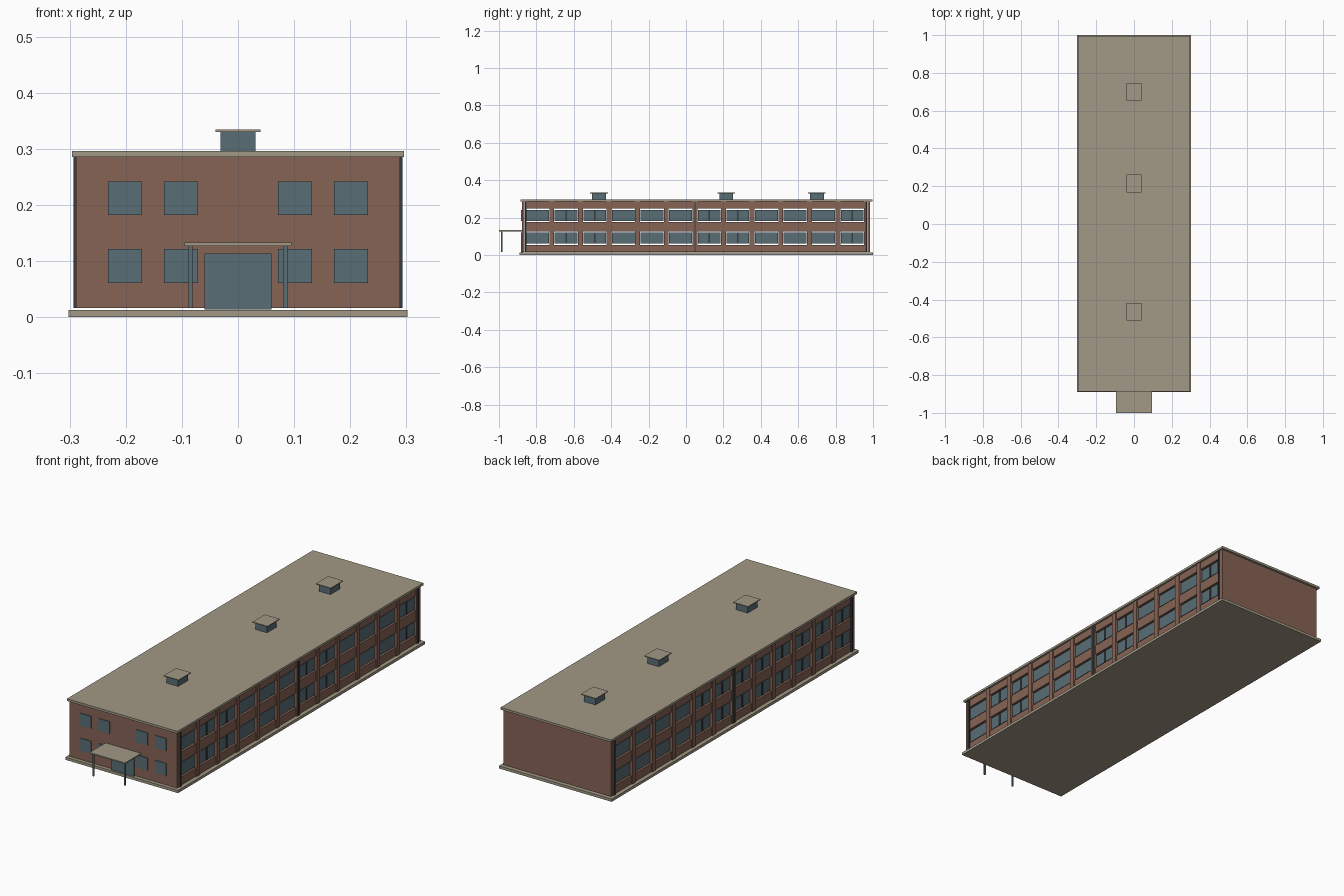
import bpy, bmesh
from mathutils import Matrix, Vector

if "Cube" in bpy.data.objects:
    bpy.data.objects.remove(bpy.data.objects["Cube"])


def material(name, col):
    m = bpy.data.materials.new(name)
    m.diffuse_color = (*col, 1)
    m.use_nodes = True
    m.node_tree.nodes["Principled BSDF"].inputs["Base Color"].default_value = m.diffuse_color
    return m


STONE = material("beige_concrete", (0.36, 0.32, 0.24))
BRICK = material("red_brown_brick", (0.24, 0.125, 0.09))
GLASS = material("blue_grey_glass", (0.10, 0.155, 0.18))
DARK = material("dark_metal", (0.035, 0.045, 0.05))


def boxes(name, mat, items):
    """One object made of boxes given as (x0, x1, y0, y1, z0, z1)."""
    bm = bmesh.new()
    for x0, x1, y0, y1, z0, z1 in items:
        c = Vector(((x0 + x1) / 2, (y0 + y1) / 2, (z0 + z1) / 2))
        s = Matrix.Diagonal((abs(x1 - x0), abs(y1 - y0), abs(z1 - z0), 1))
        bmesh.ops.create_cube(bm, size=1, matrix=Matrix.Translation(c) @ s)
    me = bpy.data.meshes.new(name)
    bm.to_mesh(me)
    bm.free()
    me.materials.append(mat)
    ob = bpy.data.objects.new(name, me)
    bpy.context.collection.objects.link(ob)
    return ob


FRONT, BACK = -0.878, 0.985
Z0, Z1 = 0.016, 0.285
PITCH, FIRST, BAYS = 0.153, -0.794, 12
ROWS = ((0.061, 0.121), (0.182, 0.242))

# Base slab and flat roof
boxes("base_slab", STONE, [(-0.302, 0.302, -0.89, 1.0, 0, 0.013)])
boxes("roof_slab", STONE, [(-0.296, 0.296, -0.886, 0.996, Z1, 0.296)])

# End walls
boxes("front_wall", BRICK, [(-0.288, 0.288, FRONT, FRONT + 0.015, Z0, Z1)])
boxes("back_wall", BRICK, [(-0.288, 0.288, BACK - 0.015, BACK, Z0, Z1)])

# Side walls: spandrel bands, pilasters, panes, mullions, corner trims
for side, s in (("right", 1), ("left", -1)):
    y0, y1 = FRONT + 0.016, BACK - 0.016
    boxes(side + "_wall_bands", BRICK,
          [(s * 0.275, s * 0.286, y0, y1, a, b)
           for a, b in ((Z0, 0.055), (0.127, 0.176), (0.248, Z1))])

    # pilasters between bays, wider closing strips at the two ends
    edges = [FIRST + (i - 0.5) * PITCH for i in range(BAYS + 1)]
    pil = [(s * 0.274, s * 0.291, y - 0.013, y + 0.013, Z0, Z1) for y in edges[1:-1]]
    pil += [(s * 0.274, s * 0.289, y0, edges[0] + 0.013, Z0, Z1),
            (s * 0.274, s * 0.289, edges[-1] - 0.013, y1, Z0, Z1)]
    boxes(side + "_pilasters", BRICK, pil)

    split = (1, 2, 6, 7, 11) if s > 0 else range(8)
    panes, bars = [], []
    for i in range(BAYS):
        y = FIRST + i * PITCH
        for a, b in ROWS:
            panes.append((s * 0.277, s * 0.281, y - 0.061, y + 0.061, a, b))
            if i in split:
                bars.append((s * 0.276, s * 0.284, y - 0.004, y + 0.004, a, b))
    boxes(side + "_window_panes", GLASS, panes)
    boxes(side + "_window_mullions", DARK, bars)
    boxes(side + "_corner_trims", DARK,
          [(s * 0.285, s * 0.293, FRONT + 0.018, FRONT + 0.026, Z0, Z1),
           (s * 0.285, s * 0.293, BACK - 0.026, BACK - 0.018, Z0, Z1)])
    boxes(side + "_downpipe", DARK, [(s * 0.286, s * 0.2935, 0.045, 0.051, Z0, Z1)])

# Front windows and entrance door
boxes("front_windows", GLASS,
      [(s * a, s * (a + 0.061), FRONT - 0.003, FRONT + 0.004, z0, z1)
       for s in (1, -1) for a in (0.071, 0.171) for z0, z1 in ROWS])
boxes("front_door", GLASS, [(-0.06, 0.06, FRONT - 0.005, FRONT + 0.004, 0.0135, 0.113)])

# Entrance canopy on two posts
boxes("canopy", STONE, [(-0.095, 0.095, -1.0, FRONT + 0.002, 0.127, 0.133)])
boxes("canopy_posts", GLASS,
      [(s * 0.081, s * 0.088, -0.988, -0.981, 0.016, 0.127) for s in (1, -1)])

# Roof vents with overhanging caps
VENTS = (-0.465, 0.215, 0.70)
boxes("vent_boxes", GLASS, [(-0.031, 0.031, y - 0.037, y + 0.037, 0.295, 0.33) for y in VENTS])
boxes("vent_caps", STONE, [(-0.04, 0.04, y - 0.047, y + 0.047, 0.33, 0.334) for y in VENTS])
